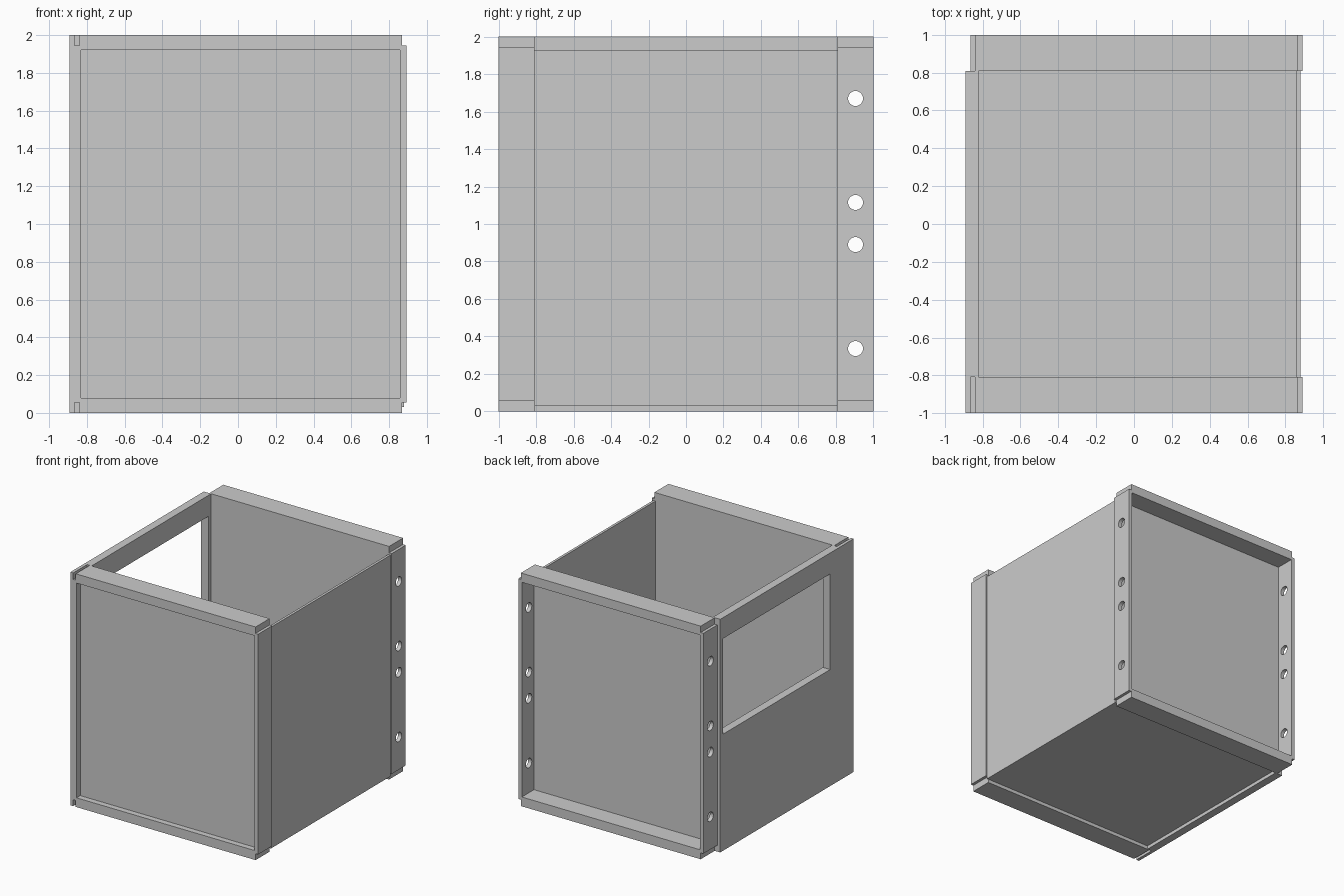
import bpy, bmesh, math
from mathutils import Matrix, Vector

if "Cube" in bpy.data.objects:
    bpy.data.objects.remove(bpy.data.objects["Cube"], do_unlink=True)

grey = bpy.data.materials.new("plain_grey")
grey.use_nodes = True
COLOUR = (0.6, 0.6, 0.6, 1)
grey.diffuse_color = COLOUR
grey.node_tree.nodes["Principled BSDF"].inputs["Base Color"].default_value = COLOUR


def finish(name, bm):
    mesh = bpy.data.meshes.new(name)
    bm.to_mesh(mesh)
    bm.free()
    mesh.materials.append(grey)
    ob = bpy.data.objects.new(name, mesh)
    bpy.context.collection.objects.link(ob)
    return ob


def box(name, x, y, z):
    """Box from three (low, high) ranges."""
    bm = bmesh.new()
    size = Vector((x[1] - x[0], y[1] - y[0], z[1] - z[0]))
    mid = Vector((sum(x), sum(y), sum(z))) / 2
    bmesh.ops.create_cube(bm, size=1, matrix=Matrix.Translation(mid) @ Matrix.Diagonal(size).to_4x4())
    return finish(name, bm)


def cut(ob, cutter):
    cutter.hide_render = True
    cutter.hide_set(True)
    cutter.display_type = "WIRE"
    mod = ob.modifiers.new("cut", "BOOLEAN")
    mod.object = cutter
    mod.solver = "EXACT"
    bpy.context.view_layer.objects.active = ob
    bpy.ops.object.modifier_apply(modifier=mod.name)
    bpy.data.objects.remove(cutter, do_unlink=True)


FRONT, BACK = (-1, -0.81), (0.81, 1)
FLANGE_Z = (0.055, 1.945)

# Left-hand wall with its window, rebated at the front for the flange
wall = box("window_wall", (-0.892, -0.822), (-1, 0.81), (0, 2))
cut(wall, box("window_cutter", (-1, -0.7), (-0.68, 0.775), (1.0, 1.82)))
cut(wall, box("rebate_cutter", (-0.865, -0.7), (-1.1, -0.81), (-0.1, 2.1)))

# Thin side wall and floor
box("side_wall", (0.857, 0.879), (-0.81, 0.81), (0.078, 1.928))
box("floor", (-0.822, 0.879), (-0.81, 0.81), (0.03, 0.078))

# Front and back frames: rails above and below, flanges at the sides
for end, depth in (("front", FRONT), ("back", BACK)):
    box(end + "_bottom_rail", (-0.84, 0.867), depth, (0, 0.08))
    box(end + "_top_rail", (-0.84, 0.867), depth, (1.922, 2))
    for side, x in (("outer", (-0.865, -0.832)), ("inner", (0.858, 0.892))):
        flange = box(f"{end}_{side}_flange", x, depth, FLANGE_Z)
        # Bolt holes through the back flanges
        if end == "back":
            for z in (0.335, 0.89, 1.115, 1.67):
                bm = bmesh.new()
                bmesh.ops.create_cone(
                    bm, cap_ends=True, segments=32, radius1=0.04, radius2=0.04, depth=0.2,
                    matrix=Matrix.Translation((x[0], 0.905, z)) @ Matrix.Rotation(math.pi / 2, 4, "Y"))
                cut(flange, finish("hole_cutter", bm))

# Panels filling the frames
box("front_panel", (-0.832, 0.858), (-0.95, -0.81), (0.08, 1.922))
box("back_panel", (-0.832, 0.858), (0.81, 0.835), (0.08, 1.922))
